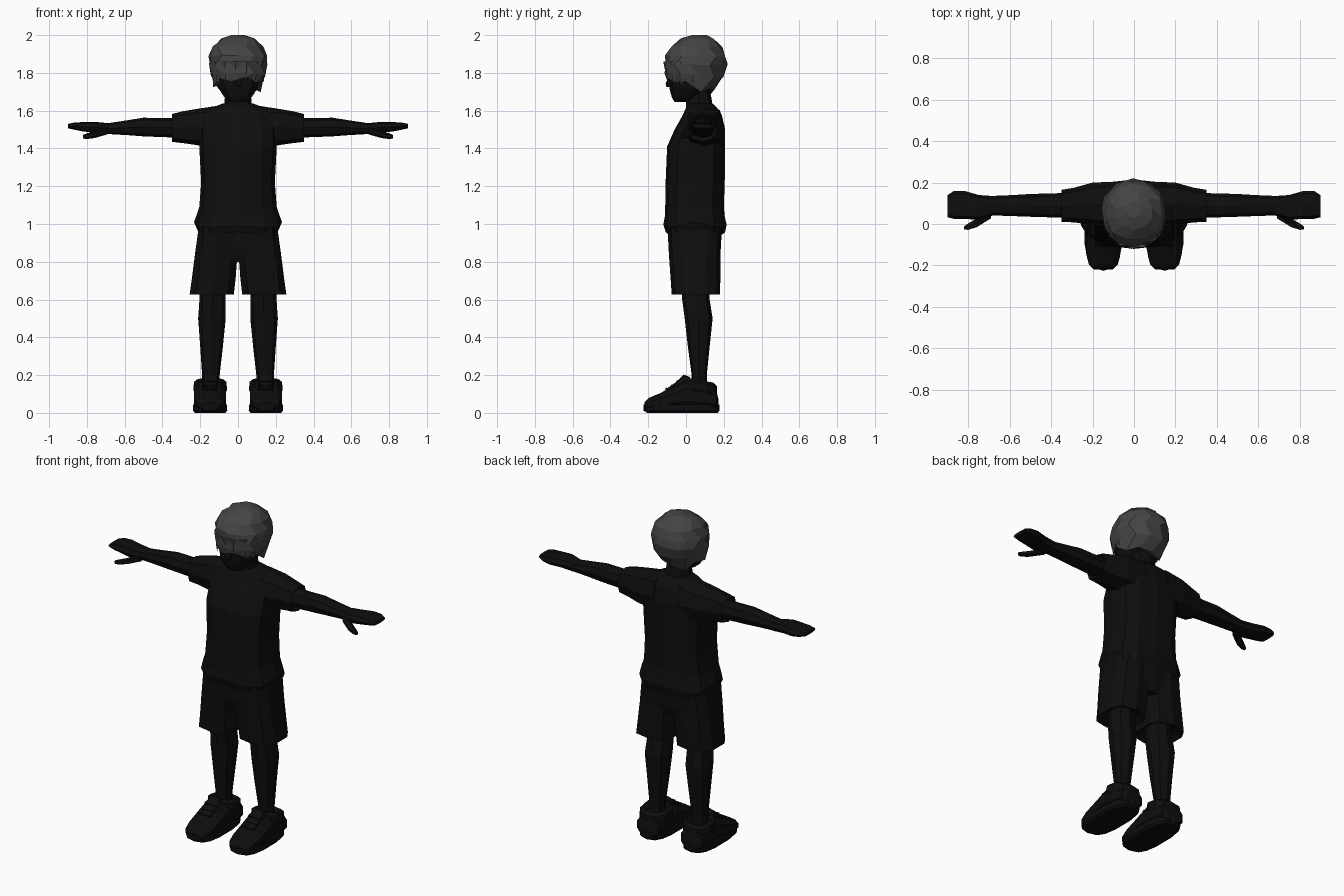
import bpy, bmesh, math, random
from mathutils import Vector, Matrix

random.seed(4)


def material(name, value):
    m = bpy.data.materials.new(name)
    m.diffuse_color = (value, value, value, 1)
    return m


BLACK = material("near black", 0.0042)
GREY = material("dark grey hair", 0.058)
AXES = {"x": (1, 2, 0), "y": (0, 2, 1), "z": (0, 1, 2)}


def finish(name, bm, mat, mirror=False):
    bmesh.ops.recalc_face_normals(bm, faces=bm.faces[:])
    me = bpy.data.meshes.new(name)
    bm.to_mesh(me)
    bm.free()
    me.materials.append(mat)
    ob = bpy.data.objects.new(name, me)
    bpy.context.collection.objects.link(ob)
    if mirror:
        ob.modifiers.new("mirror", "MIRROR").use_mirror_merge = False
    return ob


def loft(name, rings, axis="z", n=10, power=2.5, mat=BLACK, mirror=False, twist=0, edit=None):
    """Skin rounded-box rings given as (position, u_min, u_max, v_min, v_max)."""
    bm = bmesh.new()
    iu, iv, it = AXES[axis]
    loops = []
    for k, (t, u0, u1, v0, v1) in enumerate(rings):
        loop = []
        for i in range(n):
            a = 2 * math.pi * (i + twist * (k % 2)) / n + math.pi / 2
            c, s = math.cos(a), math.sin(a)
            co = Vector((0, 0, 0))
            co[iu] = (u0 + u1) / 2 + (u1 - u0) / 2 * math.copysign(abs(c) ** (2 / power), c)
            co[iv] = (v0 + v1) / 2 + (v1 - v0) / 2 * math.copysign(abs(s) ** (2 / power), s)
            co[it] = t
            if edit:
                edit(co, k, i)
            loop.append(bm.verts.new(co))
        loops.append(loop)
    for a, b in zip(loops, loops[1:]):
        for i in range(n):
            j = (i + 1) % n
            bm.faces.new((a[i], a[j], b[j], b[i]))
    bm.faces.new(loops[0])
    bm.faces.new(loops[-1])
    return finish(name, bm, mat, mirror)


# Head, neck and nose
loft("head", [(1.645, -.04, .04, -.06, .0), (1.67, -.075, .075, -.075, .06),
              (1.72, -.108, .108, -.088, .12), (1.78, -.122, .122, -.09, .16),
              (1.86, -.125, .125, -.085, .17)])
loft("neck", [(1.58, -.078, .078, .0, .15), (1.72, -.065, .065, .0, .125)], n=8)
loft("nose", [(1.725, -.014, .014, -.104, -.07), (1.742, -.016, .016, -.108, -.07),
              (1.79, -.008, .008, -.09, -.07)], n=6)


# Hair cap: ragged hem, low at the nape and raised over the face
def shape_hair(co, k, i):
    if k < 2:
        back = min(1, max(0, (co.y + .08) / .24))
        co.z -= (.075 if k == 0 else .02) * back
        co.z += .014 * (-1) ** i if k == 0 else 0
    co += Vector([random.uniform(-.004, .004) for _ in range(3)]) * (k < 6)


loft("hair", [(1.765, -.13, .13, -.105, .15), (1.80, -.148, .148, -.115, .2),
              (1.845, -.157, .157, -.117, .223), (1.89, -.155, .155, -.112, .215),
              (1.94, -.135, .135, -.08, .19), (1.98, -.09, .09, -.025, .15),
              (2.0, -.035, .035, .03, .11)], n=11, power=2.15, mat=GREY, twist=.5, edit=shape_hair)

# Fringe locks: flattened pointed wedges around the brow and temples
bm = bmesh.new()
for deg, tip in [(-75, 1.745), (-52, 1.735), (-28, 1.76), (-5, 1.79), (18, 1.765),
                 (42, 1.75), (64, 1.735), (88, 1.755)]:
    a = math.radians(deg)
    p = Vector((.135 * math.sin(a), .04 - .145 * math.cos(a), (tip + 1.86) / 2))
    mtx = (Matrix.Translation(p) @ Matrix.Rotation(a, 4, "Z") @ Matrix.Rotation(math.pi, 4, "X")
           @ Matrix.Diagonal((1, .38, 1, 1)))
    bmesh.ops.create_cone(bm, cap_ends=True, segments=4, radius1=.042, radius2=.004,
                          depth=1.86 - tip, matrix=mtx)
finish("fringe_locks", bm, GREY)


# Shirt body with a slightly uneven hem
def shape_hem(co, k, i):
    if k < 3:
        co.z += .012 * math.cos(2.1 * i) - .01 * math.cos(co.x * 8)


loft("shirt_body", [(.98, -.19, .19, -.085, .18), (.955, -.215, .215, -.107, .207),
                    (.995, -.233, .233, -.12, .215), (1.04, -.222, .222, -.112, .205),
                    (1.09, -.205, .205, -.11, .2), (1.22, -.195, .195, -.108, .205),
                    (1.41, -.205, .205, -.1, .207), (1.5, -.205, .205, -.06, .207),
                    (1.575, -.195, .195, -.018, .19), (1.615, -.14, .14, .0, .165),
                    (1.638, -.08, .08, .012, .14)], n=12, power=2.9, edit=shape_hem)
loft("sleeve", [(.08, -.015, .205, 1.4, 1.63), (.2, -.005, .2, 1.415, 1.612),
                (.29, .008, .175, 1.428, 1.597), (.35, .01, .165, 1.435, 1.582),
                (.335, .03, .15, 1.455, 1.565)], "x", 8, 2.6, mirror=True)

# Arms, mitten hands and thumbs
loft("arm", [(.3, .03, .15, 1.457, 1.563), (.4, .032, .148, 1.46, 1.56),
             (.5, .035, .145, 1.464, 1.563), (.58, .038, .14, 1.47, 1.55),
             (.7, .042, .135, 1.477, 1.532)], "x", 8, mirror=True)
loft("hand", [(.68, .042, .135, 1.477, 1.533), (.75, .02, .14, 1.482, 1.54),
              (.82, .025, .16, 1.49, 1.54), (.87, .025, .16, 1.5, 1.536),
              (.9, .032, .14, 1.507, 1.53)], "x", 8, 3.2, mirror=True)
loft("thumb", [(.69, .025, .07, 1.475, 1.515), (.76, -.018, .03, 1.455, 1.492),
               (.8, -.03, .005, 1.45, 1.48), (.82, -.028, -.01, 1.452, 1.472)],
     "x", 6, mirror=True)

# Shorts: hip section and two flared legs with recessed openings
loft("shorts_hips", [(.8, -.1, .1, -.07, .165), (.86, -.19, .19, -.085, .18),
                     (1.01, -.205, .205, -.1, .192)], n=12, power=3)
loft("shorts_leg", [(.66, .06, .21, -.035, .14), (.628, .018, .26, -.076, .18),
                    (.72, .008, .247, -.082, .182), (.83, .0, .233, -.09, .182),
                    (.98, .0, .212, -.098, .19)], n=10, power=3, mirror=True)

# Bare legs
loft("leg", [(.1, .098, .188, .03, .11), (.2, .097, .19, .03, .11),
             (.35, .08, .2, .01, .125), (.5, .065, .211, -.007, .141),
             (.6, .066, .204, -.02, .125), (.7, .066, .204, -.02, .125)], n=8, mirror=True)

# Shoes: sole, upper, padded collar, tongue and laces
loft("shoe_sole", [(.0, .066, .23, -.205, .168), (.012, .055, .241, -.225, .177),
                   (.045, .057, .239, -.226, .177)], n=14, power=2.8, mirror=True)
loft("shoe_upper", [(.172, .1, .196, .02, .07), (.158, .073, .223, .01, .13),
                    (.09, .063, .233, .01, .15), (.0, .06, .236, .01, .178),
                    (-.06, .06, .236, .01, .145), (-.14, .061, .235, .01, .103),
                    (-.195, .075, .221, .01, .08), (-.22, .1, .196, .015, .055)],
     "y", 10, mirror=True)


def tilt_collar(co, k, i):
    co.z -= .18 * (co.y - .08)


loft("shoe_collar", [(.1, .068, .228, .0, .16), (.125, .055, .24, -.01, .165),
                     (.158, .058, .236, -.008, .163), (.172, .075, .22, .008, .145),
                     (.15, .09, .2, .025, .12)], n=10, mirror=True, edit=tilt_collar)
loft("shoe_tongue", [(.02, .11, .186, .13, .19), (-.012, .105, .19, .13, .203),
                     (-.05, .105, .19, .1, .165), (-.1, .11, .186, .08, .13)],
     "y", 8, 3, mirror=True)
bm = bmesh.new()
for y, z in [(-.045, .168), (-.075, .145), (-.105, .127)]:
    bmesh.ops.create_cube(bm, size=1, matrix=Matrix.Translation((.148, y, z))
                          @ Matrix.Rotation(.55, 4, "X") @ Matrix.Diagonal((.085, .012, .008, 1)))
finish("shoe_laces", bm, BLACK, True)
